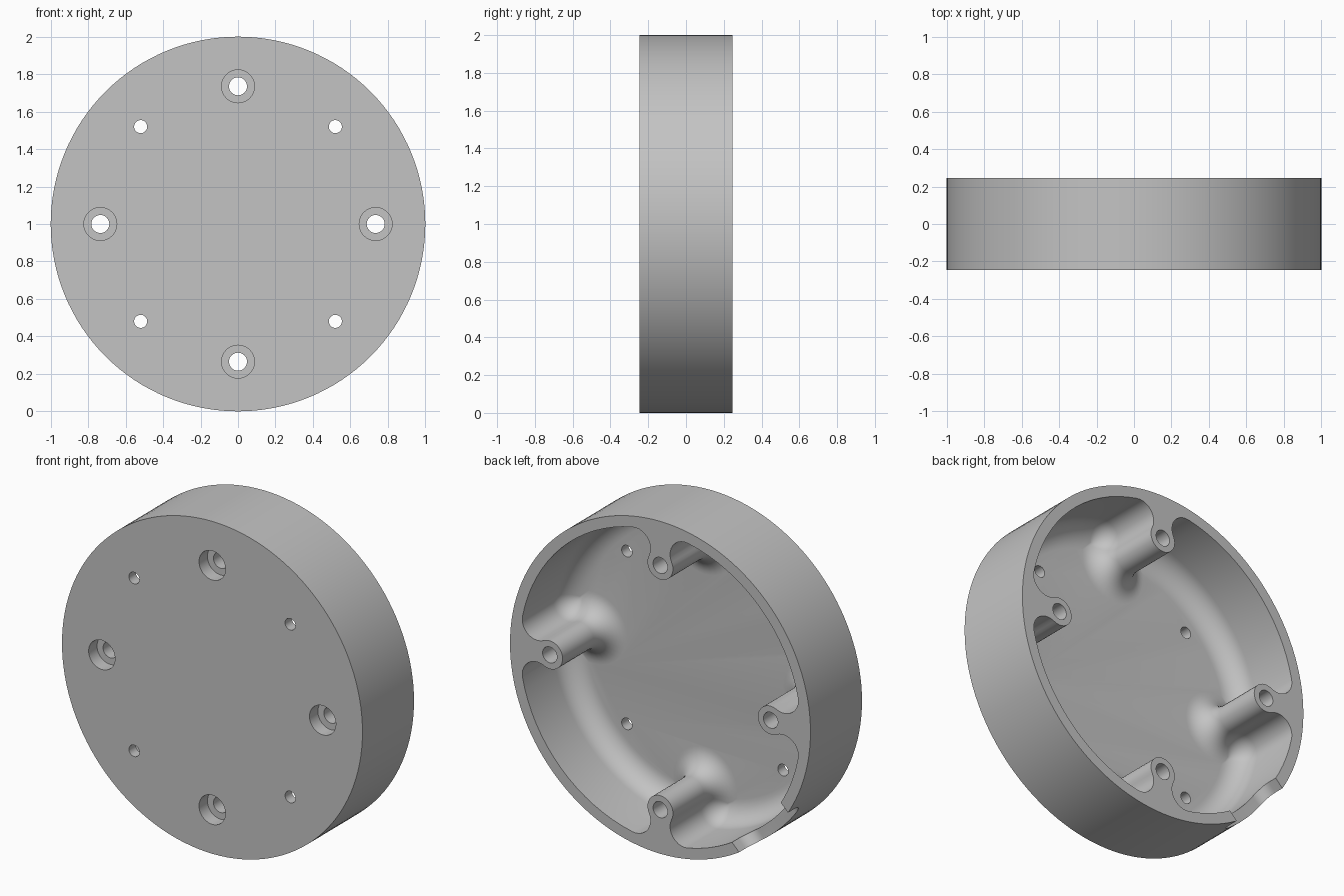
import bpy, bmesh, math
from mathutils import Vector, Matrix

if "Cube" in bpy.data.objects:
    bpy.data.objects.remove(bpy.data.objects["Cube"])

BACK, FRONT = 0.245, -0.245    # depth of the disc
FLOOR = -0.18                  # inner floor of the dish
BOLT_R = 0.735                 # pitch radius of bosses and holes
FILLET = 0.13

grey = bpy.data.materials.new("grey")
grey.diffuse_color = (0.55, 0.55, 0.55, 1)
grey.use_nodes = True
grey.node_tree.nodes["Principled BSDF"].inputs["Base Color"].default_value = grey.diffuse_color


def make_object(name, bm):
    bmesh.ops.recalc_face_normals(bm, faces=bm.faces)
    mesh = bpy.data.meshes.new(name)
    bm.to_mesh(mesh)
    bm.free()
    ob = bpy.data.objects.new(name, mesh)
    bpy.context.collection.objects.link(ob)
    mesh.materials.append(grey)
    return ob


def loft(name, rings):
    """Closed solid through rings of equal point count."""
    bm = bmesh.new()
    loops = [[bm.verts.new(p) for p in ring] for ring in rings]
    n = len(loops[0])
    for a, b in zip(loops, loops[1:]):
        for i in range(n):
            j = (i + 1) % n
            bm.faces.new((a[i], a[j], b[j], b[i]))
    bm.faces.new(loops[0])
    bm.faces.new(loops[-1])
    return make_object(name, bm)


def rod(name, x, z, r, y0, y1, sides):
    def ring(y):
        return [(x + r * math.cos(2 * math.pi * i / sides), y,
                 z + r * math.sin(2 * math.pi * i / sides)) for i in range(sides)]
    return loft(name, [ring(y0), ring(y1)])


def arc(cx, cz, r, a0, a1, n):
    return [(cx + r * math.cos(a0 + (a1 - a0) * i / n),
             cz + r * math.sin(a0 + (a1 - a0) * i / n)) for i in range(n + 1)]


def cavity_outline(o):
    """Round pocket with four boss lobes, shrunk inwards by o."""
    wall, boss, corner = 0.935 - o, 0.085 + o, max(0.1 - o, 0.004)
    d, e = wall - corner, boss + corner
    cz = (d * d - e * e + BOLT_R ** 2) / (2 * BOLT_R)
    cx = math.sqrt(d * d - cz * cz)
    phi = math.atan2(cz - BOLT_R, cx)
    theta = math.atan2(cz, cx)
    half = arc(0, BOLT_R, boss, -math.pi / 2, phi, 10)
    half += arc(cx, cz, corner, phi + math.pi, theta, 10)[1:]
    half += arc(0, 0, wall, theta, math.pi / 4, 8)[1:]
    quarter = half + [(z, x) for x, z in reversed(half[1:-1])]
    points = []
    for k in range(4):
        points += quarter
        quarter = [(z, -x) for x, z in quarter]
    return points


# Dish body
body = rod("round_housing", 0, 1, 1.0, FRONT, BACK, 128)
cutters = []

# Pocket open at the back, with a rounded floor edge
levels = [(0, BACK + 0.1)]
for i in range(11):
    t = math.pi / 2 * i / 10
    levels.append((FILLET * (1 - math.cos(t)), FLOOR + FILLET * (1 - math.sin(t))))
cutters.append(loft("pocket_cutter",
                    [[(x, y, z + 1) for x, z in cavity_outline(o)] for o, y in levels]))

# Counterbored boss holes and small diagonal holes
for k in range(4):
    a = k * math.pi / 2
    x, z = BOLT_R * math.cos(a), 1 + BOLT_R * math.sin(a)
    cutters.append(rod("bolt_hole_cutter", x, z, 0.048, -0.4, 0.4, 32))
    cutters.append(rod("counterbore_cutter", x, z, 0.088, -0.4, FRONT + 0.08, 40))
    a += math.pi / 4
    x, z = BOLT_R * math.cos(a), 1 + BOLT_R * math.sin(a)
    cutters.append(rod("small_hole_cutter", x, z, 0.035, -0.4, 0.4, 24))

# Cable notch through the lower rim, with rounded bottom corners
w, depth, r = 0.23, 0.14, 0.08
low = BACK - depth
profile = [(-w, BACK + 0.1)]
profile += arc(-w + r, low + r, r, math.pi, 1.5 * math.pi, 8)
profile += arc(w - r, low + r, r, 1.5 * math.pi, 2 * math.pi, 8)
profile += [(w, BACK + 0.1)]
out = Vector((-1, 0, -1)).normalized()
side = Vector((1, 0, -1)).normalized()
cutters.append(loft("notch_cutter", [
    [Vector((0, y, 1)) + out * d + side * s for s, y in profile] for d in (0.8, 1.15)]))

# Cut everything out of the body
bpy.context.view_layer.objects.active = body
for cutter in cutters:
    mod = body.modifiers.new("cut", 'BOOLEAN')
    mod.operation = 'DIFFERENCE'
    mod.solver = 'EXACT'
    mod.object = cutter
    bpy.ops.object.modifier_apply(modifier=mod.name)
    bpy.data.objects.remove(cutter)

bpy.ops.object.select_all(action='DESELECT')
body.select_set(True)
bpy.ops.object.shade_smooth_by_angle(angle=math.radians(30))
